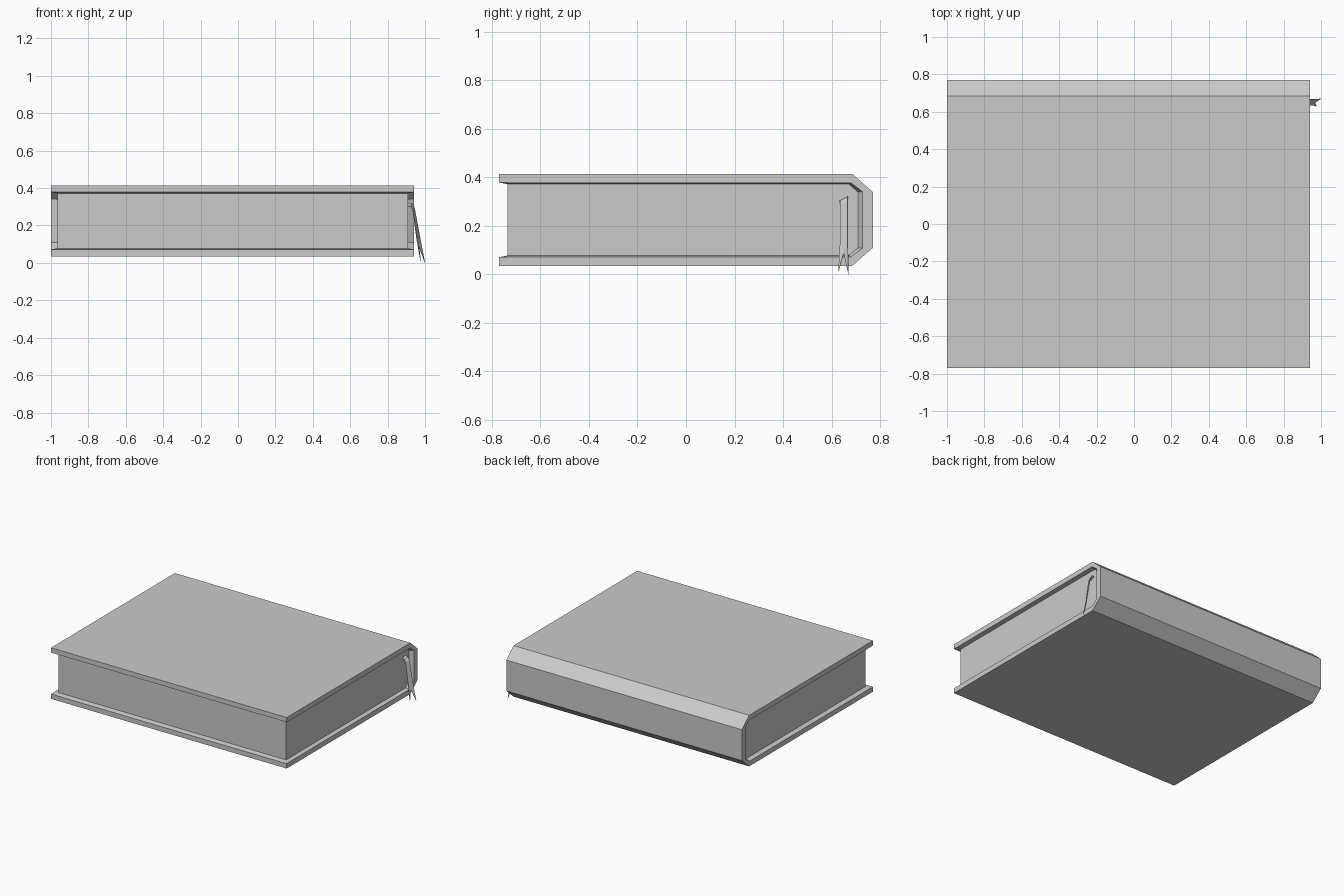
import bpy, bmesh

if "Cube" in bpy.data.objects:
    bpy.data.objects.remove(bpy.data.objects["Cube"])


def make_object(name, verts, faces):
    mesh = bpy.data.meshes.new(name)
    bm = bmesh.new()
    vs = [bm.verts.new(v) for v in verts]
    for f in faces:
        bm.faces.new([vs[i] for i in f])
    bmesh.ops.recalc_face_normals(bm, faces=bm.faces)
    bm.to_mesh(mesh)
    bm.free()
    obj = bpy.data.objects.new(name, mesh)
    bpy.context.collection.objects.link(obj)
    return obj


def loft(name, sections):
    """Skin closed (y, z) profiles placed at x stations, with capped ends."""
    n = len(sections[0][1])
    verts = [(x, y, z) for x, prof in sections for y, z in prof]
    faces = [list(range(n)), [len(verts) - n + i for i in range(n)]]
    for s in range(len(sections) - 1):
        for i in range(n):
            j = (i + 1) % n
            faces.append([s * n + i, s * n + j, (s + 1) * n + j, (s + 1) * n + i])
    return make_object(name, verts, faces)


MID = 0.225  # mid height of the book


def mirrored(half):
    """Complete a half profile of (y, height from middle) pairs."""
    return [(y, MID + h) for y, h in half] + [(y, MID - h) for y, h in reversed(half)]


outer = mirrored([(-0.77, 0.19), (0.685, 0.19), (0.77, 0.115)])
rim = mirrored([(-0.77, 0.154), (-0.735, 0.153), (0.68, 0.153), (0.727, 0.117)])
inset = mirrored([(-0.77, 0.154), (-0.735, 0.147), (0.672, 0.147), (0.709, 0.115)])

# Wrap-around cover: inner surface tapers in to meet the page block
cover_rim = outer + rim[::-1]
cover_mid = outer + inset[::-1]
loft("cover", [(-1.0, cover_rim), (-0.965, cover_mid),
               (0.91, cover_mid), (0.94, cover_rim)])

# Page block, recessed on its three open sides
pages = mirrored([(-0.735, 0.147), (0.672, 0.147), (0.709, 0.115)])
loft("pages", [(-0.965, pages), (0.91, pages)])

# Bookmark ribbon: front and back edge paths with a forked tail
front = [(0.905, 0.632, 0.302), (0.924, 0.635, 0.303), (0.934, 0.635, 0.285), (0.955, 0.635, 0.13)]
back = [(0.905, 0.666, 0.318), (0.928, 0.667, 0.32), (0.943, 0.667, 0.297), (0.974, 0.667, 0.13)]
notch = [(0.968, 0.65, 0.088)]
tips = [(0.976, 0.628, 0.01), (0.999, 0.67, 0.001)]
faces = [(i, i + 1, i + 5, i + 4) for i in range(2)]
faces += [(2, 3, 8, 7, 6), (3, 9, 8), (8, 10, 7)]
ribbon = make_object("bookmark_ribbon", front + back + notch + tips, faces)
solid = ribbon.modifiers.new("thickness", 'SOLIDIFY')
solid.thickness = 0.003
solid.offset = 0
